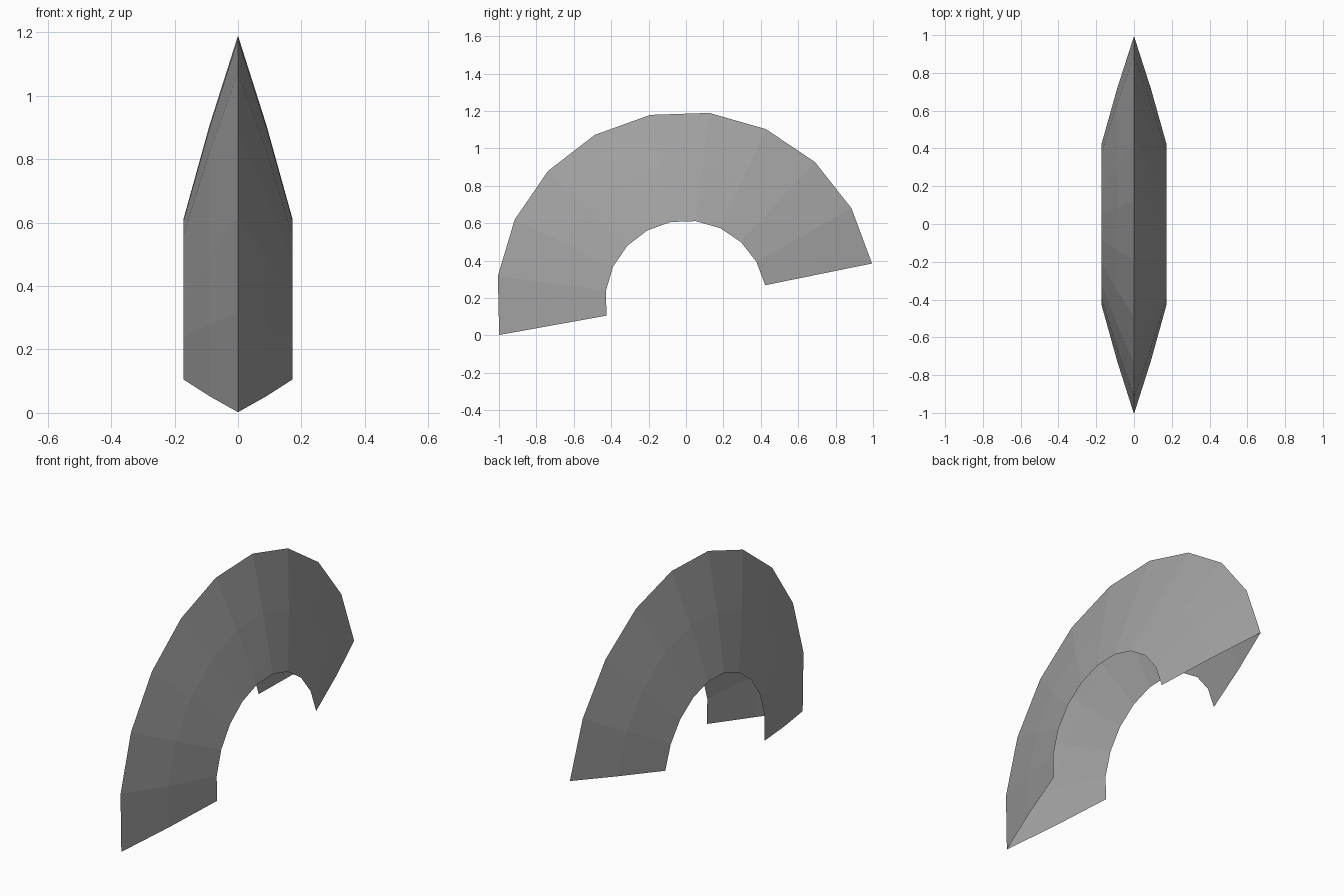
import bpy
import bmesh
from math import sin, cos, radians

cube = bpy.data.objects.get("Cube")
if cube:
    bpy.data.objects.remove(cube, do_unlink=True)

# Arch dimensions
SEGMENTS = 10
START, END = radians(190.2), radians(11.5)
CENTRE_Z = 0.182
OUTER, INNER = 1.015, 0.432
HALF_WIDTH = 0.172

# Open V section: (x, radius), with a slight bulge halfway down each flank
middle = OUTER + (INNER - OUTER) * 0.49
section = [(-HALF_WIDTH, INNER), (-0.09, middle), (0, OUTER),
           (0.09, middle), (HALF_WIDTH, INNER)]

# Grey paint
grey = bpy.data.materials.new("mid grey")
grey.use_nodes = True
colour = (0.36, 0.36, 0.36, 1)
grey.diffuse_color = colour
grey.node_tree.nodes["Principled BSDF"].inputs["Base Color"].default_value = colour

# Sweep the section from front to back
bm = bmesh.new()
rings = []
for i in range(SEGMENTS + 1):
    a = START + (END - START) * i / SEGMENTS
    rings.append([bm.verts.new((x, r * cos(a), CENTRE_Z + r * sin(a)))
                  for x, r in section])
for near, far in zip(rings, rings[1:]):
    for j in range(len(section) - 1):
        bm.faces.new((near[j], near[j + 1], far[j + 1], far[j]))

# Normals point away from the arch's hollow
bm.normal_update()
for face in bm.faces:
    if face.normal.x * face.calc_center_median().x < 0:
        face.normal_flip()

mesh = bpy.data.meshes.new("arched_shell")
bm.to_mesh(mesh)
bm.free()
mesh.materials.append(grey)
shell = bpy.data.objects.new("arched_shell", mesh)
bpy.context.collection.objects.link(shell)
